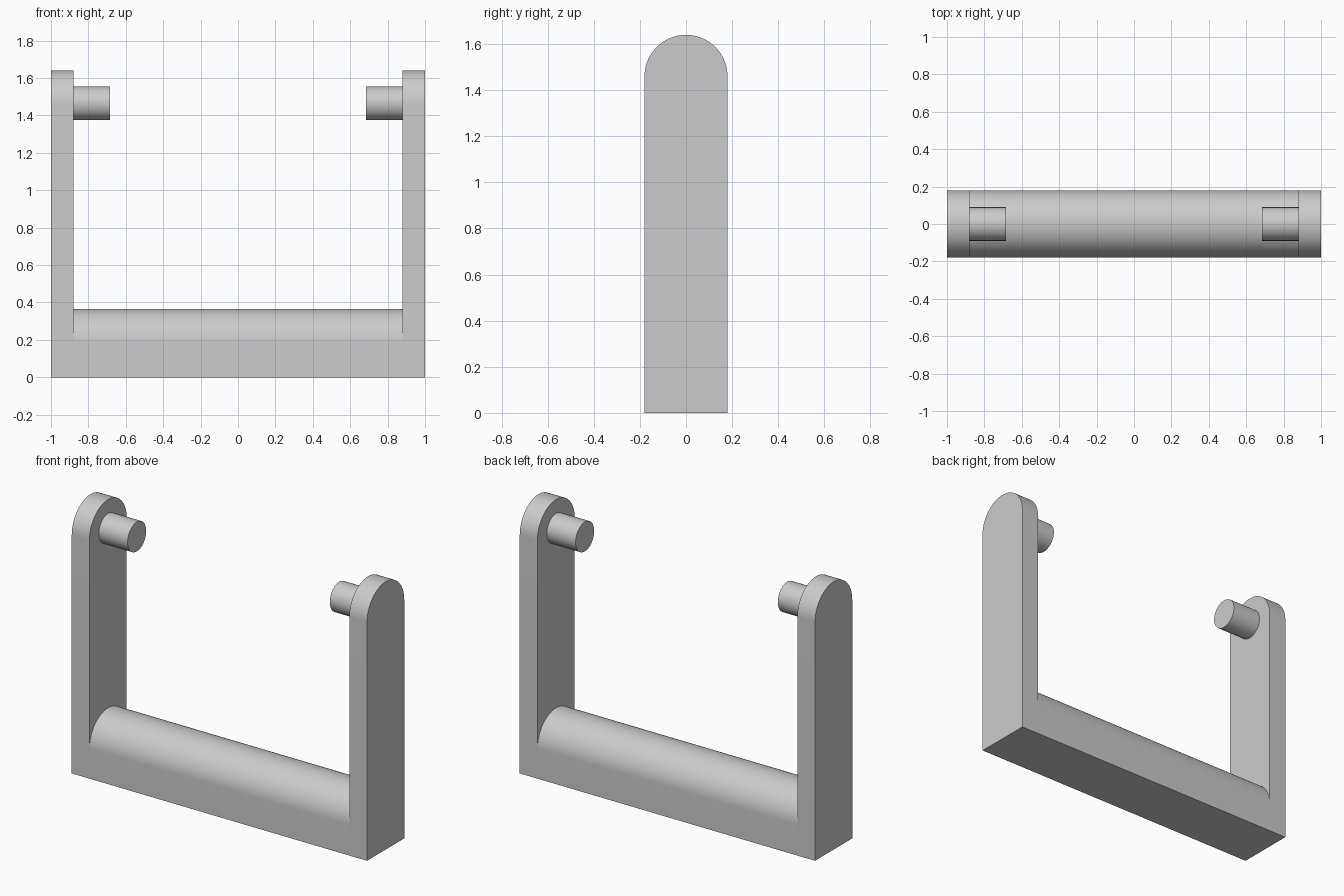
import bpy, bmesh
from math import pi, sin, cos, radians

cube = bpy.data.objects.get("Cube")
if cube:
    bpy.data.objects.remove(cube, do_unlink=True)

HALF_DEPTH = 0.18
ARM_INNER = 0.88
PIN_TIP = 0.685
PIN_RADIUS = 0.09
PIVOT_Z = 1.465

grey = bpy.data.materials.new("light grey")
grey.use_nodes = True
grey.diffuse_color = (0.6, 0.6, 0.6, 1)
grey.node_tree.nodes["Principled BSDF"].inputs["Base Color"].default_value = (0.6, 0.6, 0.6, 1)


def arc(radius, z, start, end, steps):
    """Points (y, z) along an arc."""
    angles = [start + (end - start) * i / steps for i in range(steps + 1)]
    return [(radius * cos(a), z + radius * sin(a)) for a in angles]


def arched(z_top):
    """Upright outline with a flat foot and a half-round top."""
    return [(-HALF_DEPTH, 0), (HALF_DEPTH, 0)] + arc(HALF_DEPTH, z_top - HALF_DEPTH, 0, pi, 48)


def extrude_x(name, outline, x0, x1):
    """Sweep a (y, z) outline along x into a solid."""
    bm = bmesh.new()
    face = bm.faces.new([bm.verts.new((x0, y, z)) for y, z in outline])
    swept = bmesh.ops.extrude_face_region(bm, geom=[face], use_keep_orig=True)
    verts = [v for v in swept["geom"] if isinstance(v, bmesh.types.BMVert)]
    bmesh.ops.translate(bm, verts=verts, vec=(x1 - x0, 0, 0))
    bmesh.ops.recalc_face_normals(bm, faces=bm.faces)
    mesh = bpy.data.meshes.new(name)
    bm.to_mesh(mesh)
    bm.free()
    mesh.materials.append(grey)
    obj = bpy.data.objects.new(name, mesh)
    bpy.context.collection.objects.link(obj)
    bpy.ops.object.select_all(action="DESELECT")
    obj.select_set(True)
    bpy.context.view_layer.objects.active = obj
    bpy.ops.object.shade_smooth_by_angle(angle=radians(30))


# Round-topped bar joining the two arms
extrude_x("crossbar", arched(0.365), -ARM_INNER, ARM_INNER)

# Upright arms with inward-facing pivot pins
for side, s in (("left", 1), ("right", -1)):
    extrude_x(side + "_arm", arched(1.64), s * ARM_INNER, s)
    extrude_x(side + "_pin", arc(PIN_RADIUS, PIVOT_Z, 0, 2 * pi, 48)[:-1],
              s * PIN_TIP, s * ARM_INNER)
